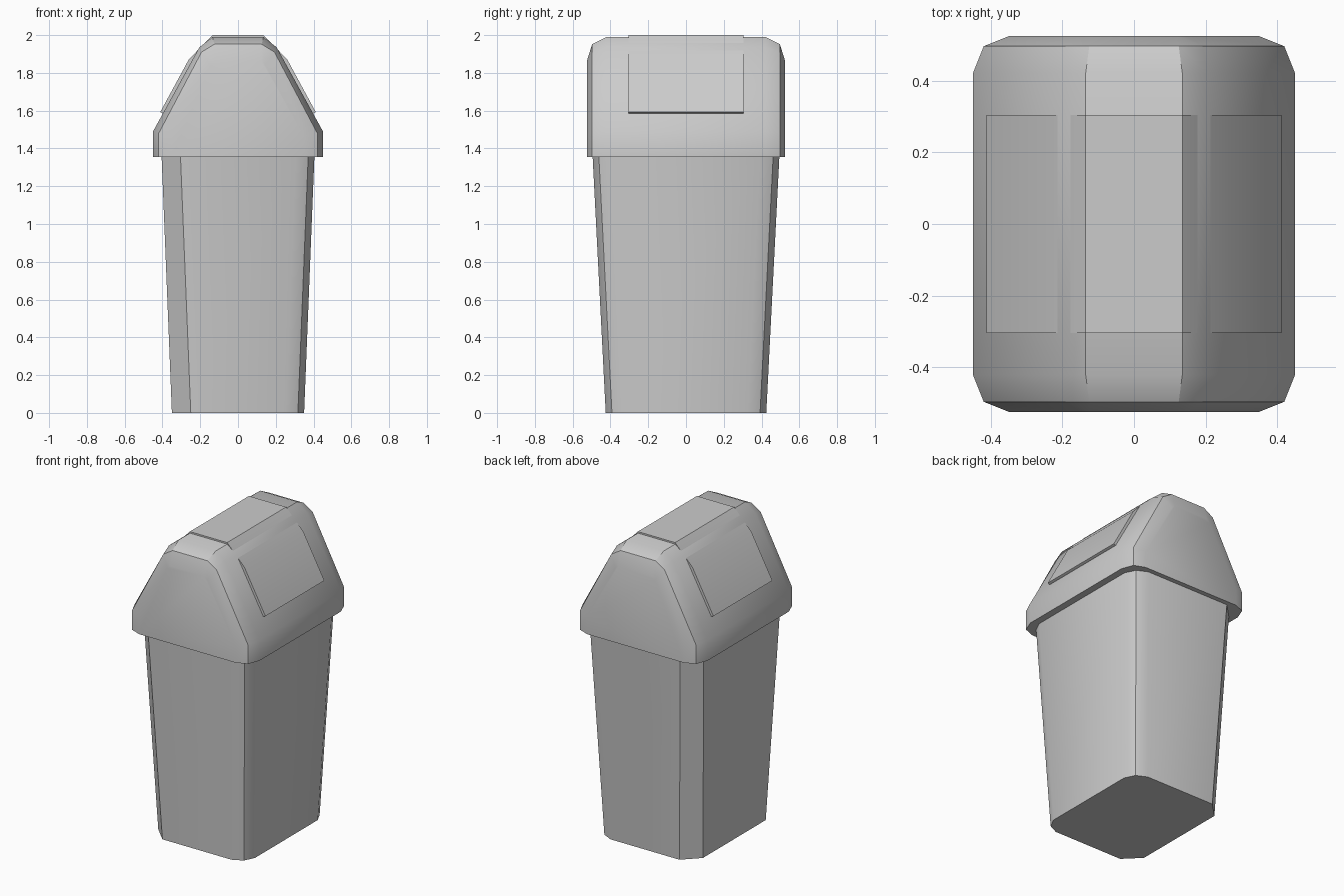
import bpy, bmesh, math

cube = bpy.data.objects.get("Cube")
if cube:
    bpy.data.objects.remove(cube, do_unlink=True)

grey = bpy.data.materials.new("light_grey_plastic")
grey.use_nodes = True
colour = (0.6, 0.6, 0.6, 1)
grey.diffuse_color = colour
grey.node_tree.nodes["Principled BSDF"].inputs["Base Color"].default_value = colour


def loft(name, rings):
    """Skin a closed solid over rings that have equal point counts."""
    bm = bmesh.new()
    loops = [[bm.verts.new(p) for p in ring] for ring in rings]
    n = len(loops[0])
    for a, b in zip(loops, loops[1:]):
        for i in range(n):
            j = (i + 1) % n
            bm.faces.new((a[i], a[j], b[j], b[i]))
    bm.faces.new(loops[0])
    bm.faces.new(loops[-1])
    bmesh.ops.recalc_face_normals(bm, faces=bm.faces)
    mesh = bpy.data.meshes.new(name)
    bm.to_mesh(mesh)
    bm.free()
    mesh.materials.append(grey)
    obj = bpy.data.objects.new(name, mesh)
    bpy.context.collection.objects.link(obj)
    bpy.ops.object.select_all(action='DESELECT')
    obj.select_set(True)
    bpy.context.view_layer.objects.active = obj
    bpy.ops.object.shade_smooth_by_angle(angle=math.radians(30))
    return obj


def mirrored(half, y):
    """Mirror a right-hand (x, z) profile across x and place it at y."""
    return [(x, y, z) for x, z in half] + [(-x, y, z) for x, z in reversed(half)]


def bin_outline(w, d, z):
    """Plan with rounded corners on the +x side and plain chamfers on -x."""
    c = 0.1
    quarter = [(w, d - c), (w - 0.033, d - 0.033), (w - c, d)]
    left = [(-w + c, d), (-w, d - c)]
    back = quarter + left
    front = [(x, -y) for x, y in reversed(back)]
    return [(x, y, z) for x, y in back + front]


# Tapered bin
loft("bin_body", [bin_outline(0.35, 0.425, 0), bin_outline(0.405, 0.495, 1.37)])

# Gabled lid with rounded ends
outer = [(0.45, 1.355), (0.45, 1.49), (0.205, 1.935), (0.135, 1.99)]
middle = [(0.42, 1.355), (0.42, 1.48), (0.193, 1.91), (0.125, 1.952)]
inner = [(0.35, 1.355), (0.35, 1.465), (0.145, 1.842), (0.122, 1.862)]
sections = [(inner, 0.525), (middle, 0.497), (outer, 0.422)]
rings = [mirrored(p, -y) for p, y in sections]
rings += [mirrored(p, y) for p, y in reversed(sections)]
loft("lid", rings)

# Swing flap wrapped over the ridge
flap = [(0.392, 1.582), (0.412, 1.592), (0.26, 1.872), (0.135, 2.0)]
loft("swing_flap", [mirrored(flap, y) for y in (-0.305, 0.305)])
